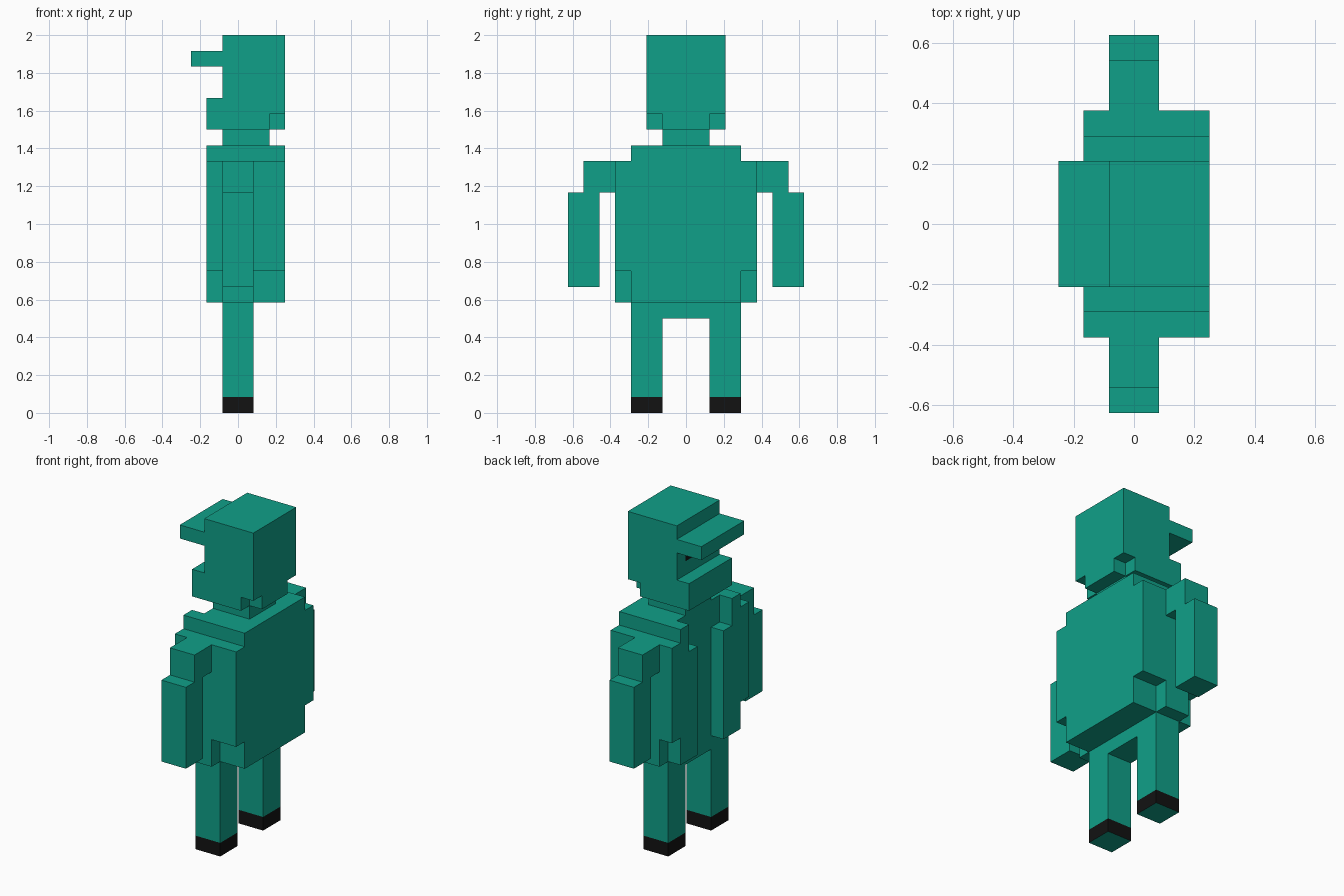
import bpy, bmesh
from mathutils import Vector

if "Cube" in bpy.data.objects:
    bpy.data.objects.remove(bpy.data.objects["Cube"])

U = 1 / 12  # edge of one block


def material(name, rgb):
    m = bpy.data.materials.new(name)
    m.diffuse_color = (*rgb, 1)
    m.use_nodes = True
    m.node_tree.nodes["Principled BSDF"].inputs["Base Color"].default_value = m.diffuse_color
    return m


TEAL = material("teal", (0.005, 0.352, 0.25))
BLACK = material("black", (0.006, 0.006, 0.006))

parts = {}   # part name -> set of cells


def box(part, x, y, z, mirror=False, cut=False):
    """Fill (or cut) a cell block; bounds in block units, y bounds end in .5."""
    ys = range(round(y[0] + .5), round(y[1] + .5))
    cells = {(i, j, k) for i in range(*x) for j in ys for k in range(*z)}
    if mirror:
        cells |= {(i, -j, k) for i, j, k in cells}
    target = parts.setdefault(part, set())
    if cut:
        target -= cells
    else:
        target |= cells


# Head: skull, cap brim, jutting chin, clipped back corners
box("head", (-1, 3), (-2.5, 2.5), (18, 24))
box("head", (2, 3), (1.5, 2.5), (18, 19), mirror=True, cut=True)
box("head", (-3, -1), (-2.5, 2.5), (22, 23))
box("head", (-2, -1), (-2.5, 2.5), (18, 20))
box("neck", (-1, 2), (-1.5, 1.5), (17, 18))

# Torso: core, side layers with clipped lower corners, open jacket front
box("torso", (-1, 3), (-3.5, 3.5), (7, 17))
box("torso", (-2, 3), (3.5, 4.5), (9, 16), mirror=True)
box("torso", (-1, 1), (3.5, 4.5), (7, 9), mirror=True)
box("torso", (-2, -1), (1.5, 3.5), (7, 15), mirror=True)
box("torso", (-2, -1), (2.5, 3.5), (15, 17), mirror=True)

# Arms: upper arm and hanging forearm
for name, s in (("left", 1), ("right", -1)):
    span = lambda a, b: tuple(sorted((s * a, s * b)))
    box(name + "_arm", (-1, 1), span(4.5, 6.5), (14, 16))
    box(name + "_arm", (-1, 1), span(5.5, 7.5), (8, 14))
    box(name + "_leg", (-1, 1), span(1.5, 3.5), (0, 6))
box("hips", (-1, 1), (-3.5, 3.5), (6, 7))

solid = set().union(*parts.values())
AXES = [Vector(d) for d in ((1, 0, 0), (0, 1, 0), (0, 0, 1))]


def is_black(cell, n):
    i, j, k = cell
    shoe = k == 0 and n.z == 0
    eye = n.x < 0 and i == -1 and abs(j) == 1 and k == 21
    return shoe or eye


# Skin every part with its exposed faces only
for name, cells in parts.items():
    bm = bmesh.new()
    for cell in sorted(cells):
        c = Vector(cell) + Vector((.5, 0, .5))
        for a in range(3):
            u, v = AXES[(a + 1) % 3] / 2, AXES[(a + 2) % 3] / 2
            for s in (1, -1):
                n = AXES[a] * s
                if tuple(round(q) for q in Vector(cell) + n) in solid:
                    continue
                p = c + n / 2
                quad = [p - u - v, p + u - v, p + u + v, p - u + v][::s]
                f = bm.faces.new([bm.verts.new(q * U) for q in quad])
                f.material_index = int(is_black(cell, n))
    bmesh.ops.remove_doubles(bm, verts=bm.verts, dist=1e-4)
    bmesh.ops.dissolve_limit(bm, angle_limit=0.01, verts=bm.verts,
                             edges=bm.edges, delimit={'MATERIAL'})
    mesh = bpy.data.meshes.new(name)
    bm.to_mesh(mesh)
    bm.free()
    mesh.materials.append(TEAL)
    mesh.materials.append(BLACK)
    bpy.context.collection.objects.link(bpy.data.objects.new(name, mesh))
